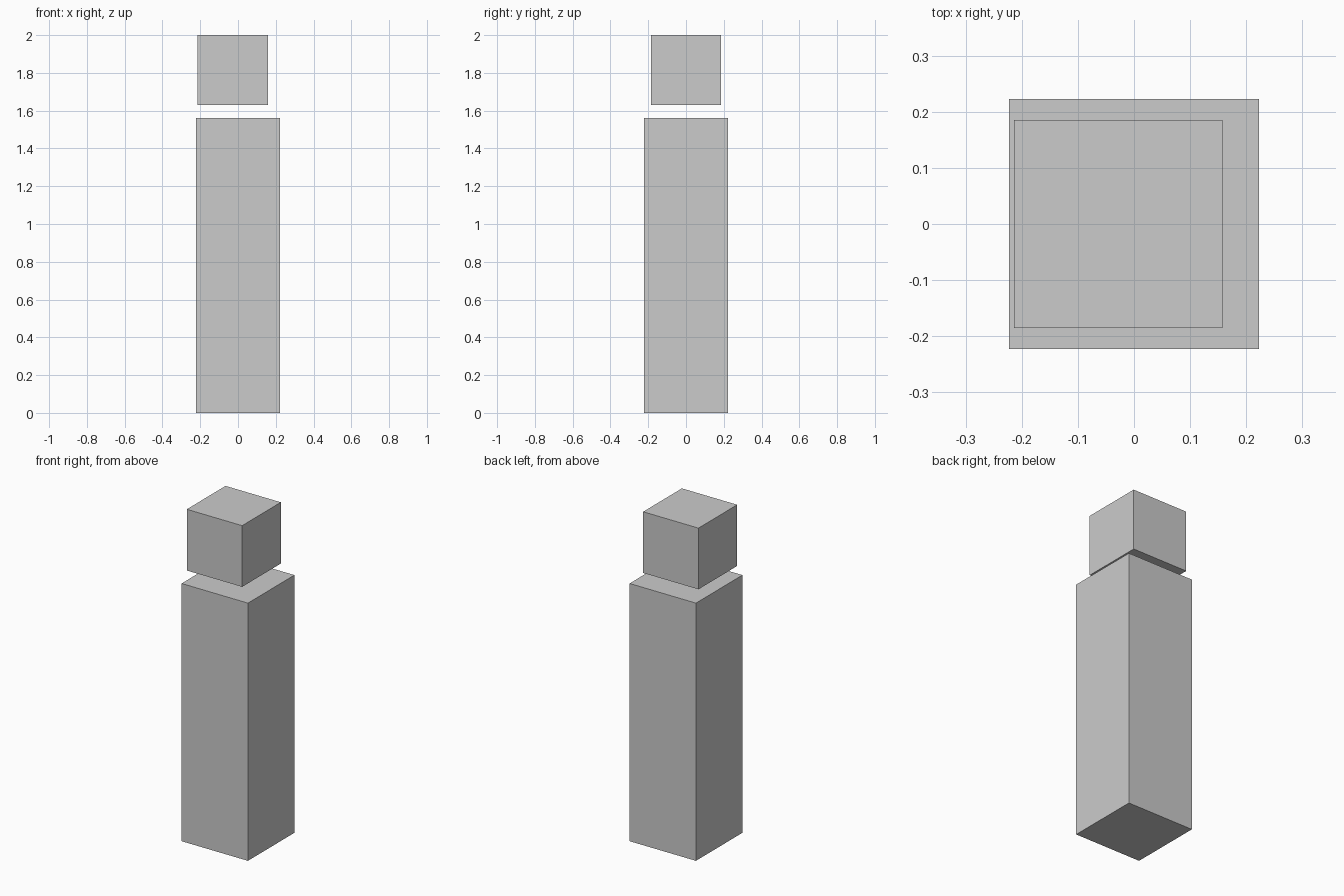
import bpy

if "Cube" in bpy.data.objects:
    bpy.data.objects.remove(bpy.data.objects["Cube"])


def box(name, size, center):
    """Add an axis-aligned box with applied dimensions."""
    bpy.ops.mesh.primitive_cube_add(size=1, location=center)
    obj = bpy.context.object
    obj.name = name
    obj.scale = size
    bpy.ops.object.transform_apply(location=False, rotation=False, scale=True)
    return obj


BODY_W, BODY_H = 0.445, 1.562
HEAD = 0.371

# Tall square pillar standing on the ground
box("pillar", (BODY_W, BODY_W, BODY_H), (0, 0, BODY_H / 2))

# Floating cube above it, shifted slightly to the left
box("top_cube", (HEAD, HEAD, HEAD), (-0.028, 0, 2 - HEAD / 2))
